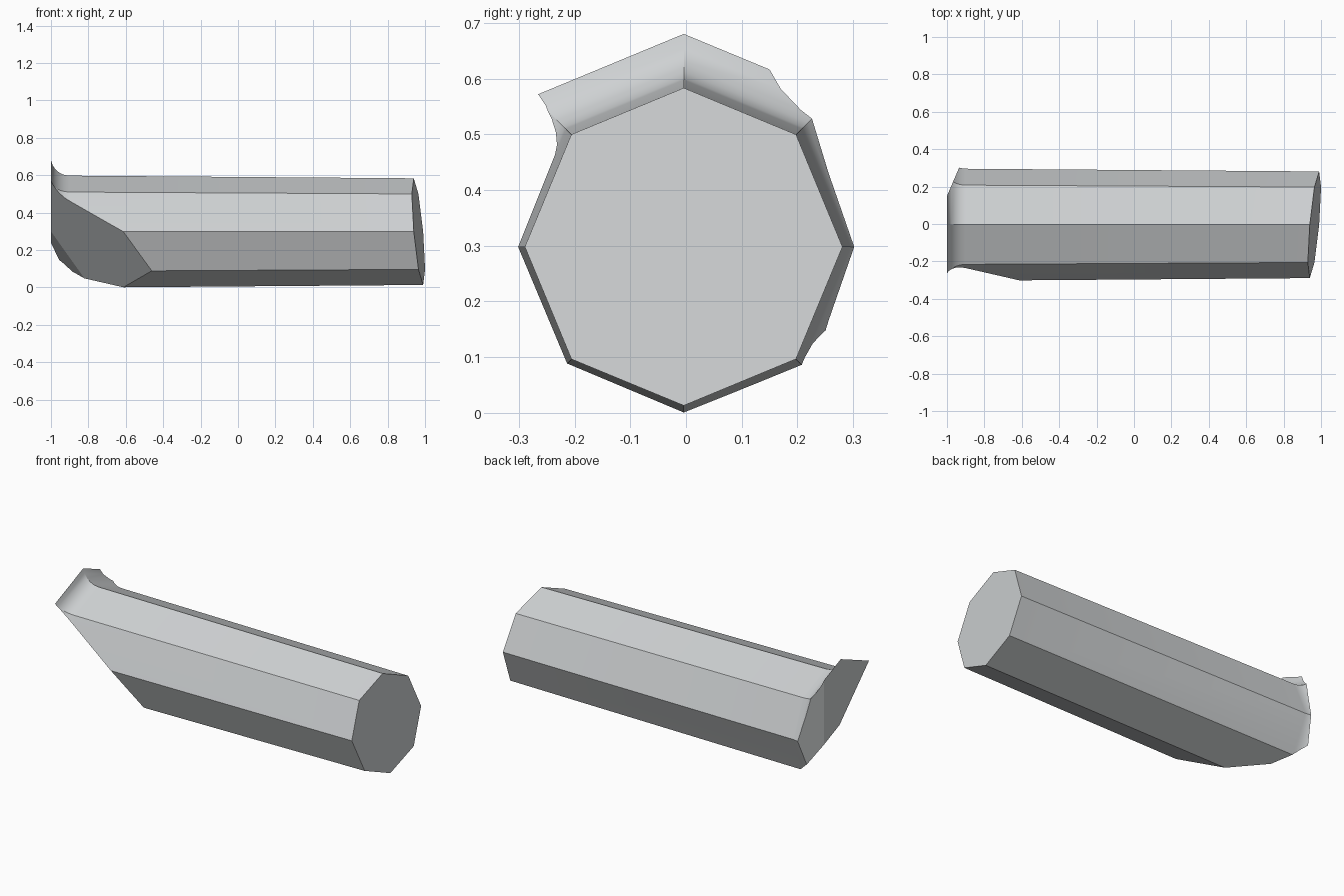
import bpy, bmesh, math
from mathutils import Vector

if "Cube" in bpy.data.objects:
    bpy.data.objects.remove(bpy.data.objects["Cube"])

CY, CZ = -0.004, 0.298      # axis of the octagonal bar
SIDES = 8

mat = bpy.data.materials.new("light grey")
mat.diffuse_color = (0.62, 0.64, 0.65, 1)
mat.use_nodes = True
mat.node_tree.nodes["Principled BSDF"].inputs["Base Color"].default_value = mat.diffuse_color

# Profile (x, radius): flared arc on the left, then a gently tapering bar
profile = []
for i in range(5, 0, -1):
    a = math.radians(16 * i)
    profile.append((-0.9015 - 0.1 * math.sin(a), 0.2995 + 0.1 * (1 - math.cos(a))))
profile += [(-0.9015, 0.2995), (1.1, 0.284)]
profile[0] = (-1.0, profile[0][1])

# Octagonal rings joined into a closed bar
bm = bmesh.new()
rings = []
for x, r in profile:
    rings.append([bm.verts.new((x,
                                CY + r * math.cos(2 * math.pi * k / SIDES),
                                CZ + r * math.sin(2 * math.pi * k / SIDES)))
                  for k in range(SIDES)])
for lo, hi in zip(rings, rings[1:]):
    for k in range(SIDES):
        n = (k + 1) % SIDES
        bm.faces.new((lo[k], lo[n], hi[n], hi[k]))
bm.faces.new(rings[0])
bm.faces.new(rings[-1])
bmesh.ops.recalc_face_normals(bm, faces=bm.faces)


def slice_off(point, outward):
    """Cut away everything beyond a plane and close the cut."""
    res = bmesh.ops.bisect_plane(
        bm, geom=bm.verts[:] + bm.edges[:] + bm.faces[:], dist=1e-5,
        plane_co=Vector(point), plane_no=Vector(outward).normalized(), clear_outer=True)
    edges = [e for e in res["geom_cut"]
             if isinstance(e, bmesh.types.BMEdge) and e.is_valid and e.is_boundary]
    bmesh.ops.edgeloop_fill(bm, edges=edges)
    bmesh.ops.recalc_face_normals(bm, faces=bm.faces)


slice_off((0.965, 0, 0.3), (1, -0.088, 0.088))        # tilted right end
slice_off((-0.617, 0, 0), (-1, -1.25, -1.25))         # large front chamfer
slice_off((-0.737, 0, 0), (-1, -0.366, -0.87))        # lower chamfer
slice_off((-1.0645, 0, 0), (-1, 0.43, 0))             # back chamfer

mesh = bpy.data.meshes.new("octagonal_bar")
bm.to_mesh(mesh)
bm.free()
mesh.materials.append(mat)
obj = bpy.data.objects.new("octagonal_bar", mesh)
bpy.context.collection.objects.link(obj)

# Smooth only the flare; keep ridges and cuts sharp
bpy.context.view_layer.objects.active = obj
obj.select_set(True)
bpy.ops.object.shade_smooth_by_angle(angle=math.radians(21))
